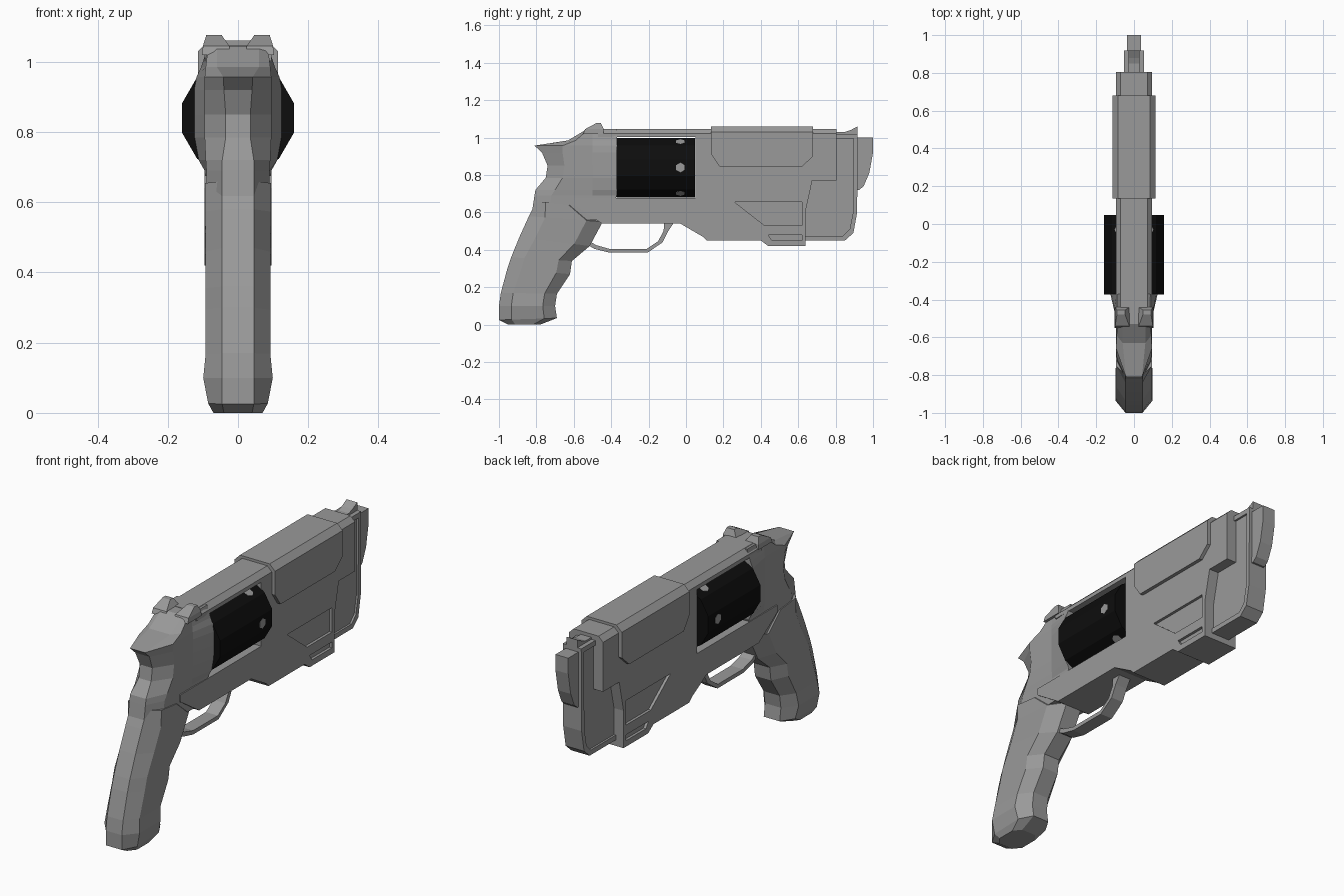
import bpy, bmesh, math
from mathutils import Vector

if "Cube" in bpy.data.objects:
    bpy.data.objects.remove(bpy.data.objects["Cube"])


def material(name, c):
    m = bpy.data.materials.new(name)
    m.diffuse_color = (*c, 1)
    m.use_nodes = True
    m.node_tree.nodes["Principled BSDF"].inputs["Base Color"].default_value = m.diffuse_color
    return m


GREY = material("gunmetal_grey", (0.32, 0.32, 0.32))
BLACK = material("black", (0.004, 0.004, 0.004))


def finish(name, bm, mat):
    bmesh.ops.recalc_face_normals(bm, faces=bm.faces)
    me = bpy.data.meshes.new(name)
    bm.to_mesh(me)
    bm.free()
    me.materials.append(mat)
    ob = bpy.data.objects.new(name, me)
    bpy.context.collection.objects.link(ob)
    return ob


def add_prism(bm, profile, x0, x1):
    """Extrude a (y, z) outline from x0 to x1."""
    a = [bm.verts.new((x0, y, z)) for y, z in profile]
    b = [bm.verts.new((x1, y, z)) for y, z in profile]
    n = len(a)
    bm.faces.new(a)
    bm.faces.new(b[::-1])
    for i in range(n):
        j = (i + 1) % n
        bm.faces.new((a[i], a[j], b[j], b[i]))


def prism(name, profile, half, chamfer=0, mat=GREY):
    bm = bmesh.new()
    add_prism(bm, profile, -half, half)
    if chamfer:
        top = max(v.co.z for v in bm.verts) - 0.003
        edges = [e for e in bm.edges
                 if all(v.co.z > top for v in e.verts)
                 and abs(e.verts[0].co.x - e.verts[1].co.x) < 1e-5]
        bmesh.ops.bevel(bm, geom=edges, offset=chamfer, segments=1, affect='EDGES')
    return finish(name, bm, mat)


def loft(name, rings, mat=GREY):
    """Skin a list of equal-sized point rings and cap both ends."""
    bm = bmesh.new()
    vs = [[bm.verts.new(p) for p in r] for r in rings]
    n = len(vs[0])
    for a, b in zip(vs, vs[1:]):
        for i in range(n):
            j = (i + 1) % n
            bm.faces.new((a[i], a[j], b[j], b[i]))
    bm.faces.new(vs[0])
    bm.faces.new(vs[-1][::-1])
    return finish(name, bm, mat)


def mirrored(points):
    return points + [(-x, y, z) for x, y, z in reversed(points)]


def engrave(ob, profiles, depth_x):
    """Cut the outlines into both sides, down to |x| = depth_x."""
    bm = bmesh.new()
    for p in profiles:
        add_prism(bm, p, depth_x, 0.3)
        add_prism(bm, p, -0.3, -depth_x)
    cutter = finish("panel_cutter", bm, GREY)
    cutter.hide_render = True
    mod = ob.modifiers.new("panels", 'BOOLEAN')
    mod.operation = 'DIFFERENCE'
    mod.solver = 'EXACT'
    mod.object = cutter
    bpy.context.view_layer.objects.active = ob
    bpy.ops.object.modifier_apply(modifier=mod.name)
    bpy.data.objects.remove(cutter)


# Main frame: lower rail, barrel housing and top strap around the cylinder window
frame = prism("frame", [
    (-0.45, 0.54), (-0.03, 0.54), (0.09, 0.47), (0.11, 0.45), (0.40, 0.45),
    (0.44, 0.42), (0.64, 0.42), (0.64, 0.61), (0.675, 0.77), (0.805, 0.77),
    (0.805, 1.047), (-0.47, 1.047), (-0.47, 1.002), (0.05, 1.002),
    (0.05, 0.676), (-0.60, 0.676), (-0.60, 0.64)], 0.096, chamfer=0.025)
engrave(frame, [
    [(0.26, 0.655), (0.62, 0.655), (0.62, 0.53), (0.42, 0.53)],
    [(0.44, 0.48), (0.62, 0.48), (0.62, 0.45), (0.46, 0.45)]], 0.082)

# Barrel shroud
prism("barrel_shroud", [
    (0.135, 1.06), (0.68, 1.06), (0.68, 0.90), (0.62, 0.845),
    (0.18, 0.845), (0.135, 0.91)], 0.114, chamfer=0.03)

# Narrow front block with recessed side panels
block = prism("front_block", [
    (0.58, 0.45), (0.85, 0.45), (0.895, 0.49), (0.915, 0.60),
    (0.918, 1.02), (0.58, 1.02)], 0.052)
engrave(block, [[(0.6, 0.475), (0.84, 0.475), (0.875, 0.51), (0.893, 0.60),
                 (0.896, 0.995), (0.6, 0.995)]], 0.042)

# Muzzle nose and front sight
prism("muzzle_nose", [
    (0.90, 1.0), (1.0, 1.0), (1.0, 0.92), (0.98, 0.81), (0.95, 0.74),
    (0.925, 0.72), (0.90, 0.72)], 0.036)
prism("front_sight", [
    (0.79, 1.0), (0.79, 1.03), (0.85, 1.03), (0.88, 1.04), (0.918, 1.06),
    (0.918, 1.0)], 0.03)

# Twelve-sided cylinder with a notch on every second face
CZ, AP = 0.84, 0.159
R = AP / math.cos(math.pi / 12)
angles = [math.radians(15 + 30 * i) for i in range(12)]
loft("cylinder", [[(R * math.cos(a), y, CZ + R * math.sin(a)) for a in angles]
                  for y in (-0.372, 0.048)], BLACK)
for i in range(6):
    a = math.radians(60 * i)
    out = Vector((math.cos(a), 0, math.sin(a)))
    side = Vector((-math.sin(a), 0, math.cos(a)))
    rings = []
    for d in (AP - 0.004, AP + 0.001):
        c = Vector((0, -0.03, CZ)) + out * d
        rings.append([c + side * 0.026 * math.cos(t) + Vector((0, 0.026 * math.sin(t), 0))
                      for t in [math.tau * k / 6 for k in range(6)]])
    loft("cylinder_notch", rings)

# Rear frame with flared recoil shield and back spur:
# height, back y, back half-width, side start y, side half-width, front half-width
rear = [
    (0.56, -0.83, 0.045, -0.74, 0.088, 0.090),
    (0.69, -0.81, 0.045, -0.72, 0.090, 0.095),
    (0.72, -0.805, 0.045, -0.70, 0.092, 0.112),
    (0.785, -0.75, 0.035, -0.66, 0.095, 0.124),
    (0.85, -0.74, 0.035, -0.65, 0.095, 0.125),
    (0.92, -0.77, 0.040, -0.66, 0.095, 0.125),
    (0.957, -0.81, 0.042, -0.66, 0.095, 0.118),
    (0.985, -0.63, 0.060, -0.59, 0.092, 0.105),
    (1.045, -0.53, 0.060, -0.52, 0.085, 0.085)]
loft("rear_frame", [mirrored([
    (bw, yb, z), (w, ys, z), (w, -0.5, z),
    (f, -0.43 if z < 0.6 else -0.37, z)])
    for z, yb, bw, ys, w, f in rear])

# Rear sight posts
for s in (1, -1):
    loft("rear_sight", [
        [(s * x, y, z) for x, y in ((x0, y0), (x1, y0), (x1, y1), (x0, y1))]
        for x0, x1, y0, y1, z in ((0.022, 0.102, -0.55, -0.44, 1.02),
                                  (0.025, 0.100, -0.54, -0.44, 1.045),
                                  (0.047, 0.090, -0.48, -0.455, 1.077))])

# Grip: back y, back z, front y, front z, half-width, strap half-width
grip = [
    (-0.95, 0.00, -0.78, 0.00, 0.070, 0.040),
    (-1.00, 0.025, -0.69, 0.035, 0.085, 0.045),
    (-1.00, 0.10, -0.70, 0.10, 0.099, 0.045),
    (-0.99, 0.17, -0.69, 0.165, 0.092, 0.045),
    (-0.955, 0.30, -0.62, 0.27, 0.092, 0.045),
    (-0.935, 0.36, -0.61, 0.34, 0.092, 0.045),
    (-0.89, 0.47, -0.515, 0.42, 0.092, 0.045),
    (-0.84, 0.58, -0.445, 0.55, 0.094, 0.045),
    (-0.80, 0.66, -0.58, 0.635, 0.094, 0.045)]
loft("grip", [mirrored([
    (x, yb + (yf - yb) * t, zb + (zf - zb) * t)
    for x, t in ((c, 0), (w, 0.22), (w, 0.78), (c, 1))])
    for yb, zb, yf, zf, w, c in grip])

# Trigger guard
prism("trigger_guard", [
    (-0.54, 0.435), (-0.49, 0.405), (-0.41, 0.385), (-0.205, 0.385),
    (-0.125, 0.44), (-0.095, 0.50), (-0.055, 0.56), (-0.115, 0.56),
    (-0.12, 0.50), (-0.15, 0.445), (-0.21, 0.405), (-0.41, 0.405),
    (-0.48, 0.425), (-0.54, 0.46)], 0.034)
